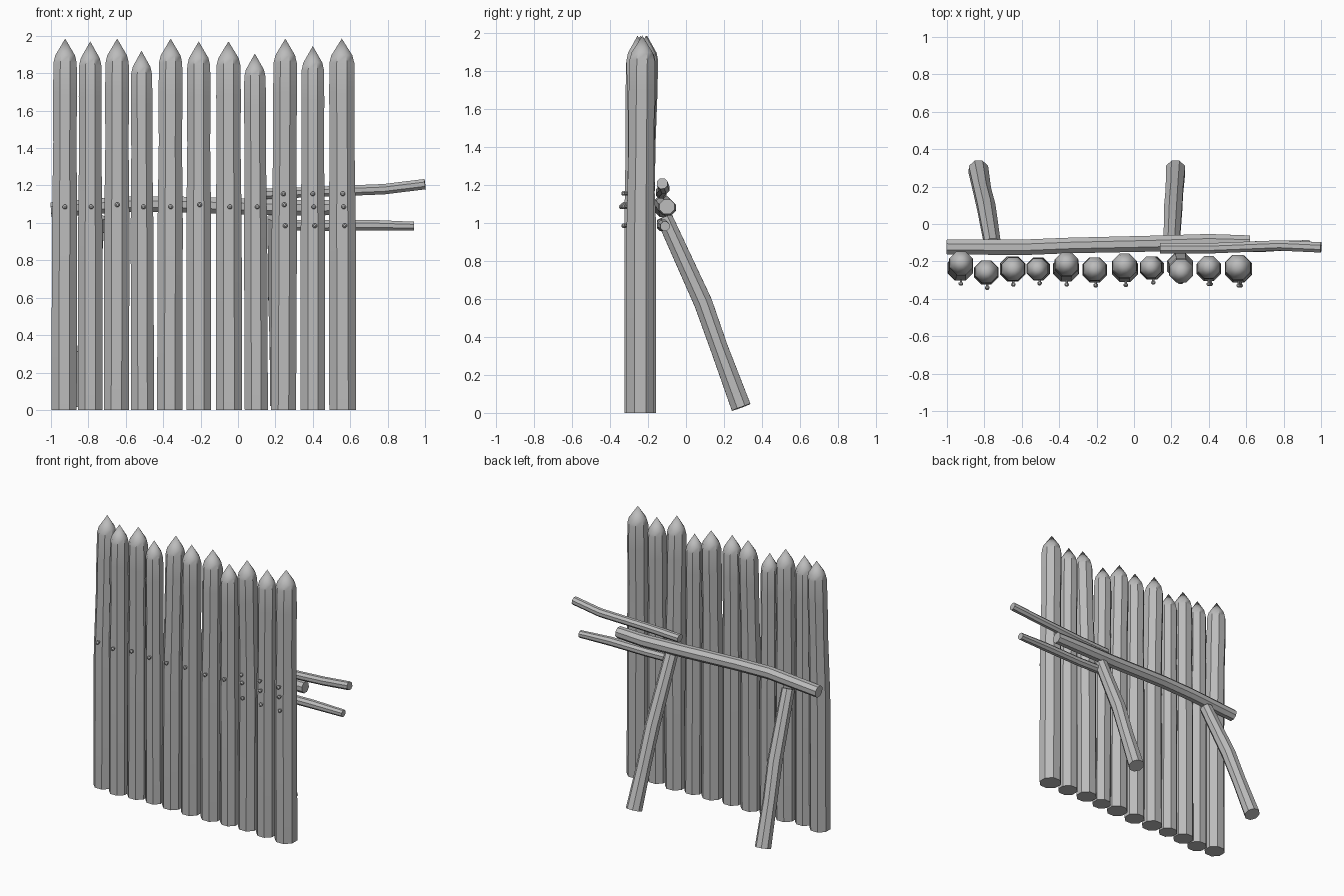
import bpy
import bmesh
from math import cos, sin, tau, radians
from mathutils import Vector

cube = bpy.data.objects.get("Cube")
if cube:
    bpy.data.objects.remove(cube, do_unlink=True)

wood = bpy.data.materials.new("plain grey")
wood.use_nodes = True
GREY = (0.5, 0.5, 0.5, 1.0)
wood.diffuse_color = GREY
wood.node_tree.nodes["Principled BSDF"].inputs["Base Color"].default_value = GREY


def finish(name, bm, angle=40):
    """Turn a bmesh into a smooth shaded object with sharp edges kept."""
    bmesh.ops.recalc_face_normals(bm, faces=bm.faces)
    mesh = bpy.data.meshes.new(name)
    bm.to_mesh(mesh)
    bm.free()
    mesh.materials.append(wood)
    obj = bpy.data.objects.new(name, mesh)
    bpy.context.collection.objects.link(obj)
    bpy.ops.object.select_all(action="DESELECT")
    obj.select_set(True)
    bpy.context.view_layer.objects.active = obj
    bpy.ops.object.shade_smooth_by_angle(angle=radians(angle))
    return obj


def log(name, path, radii, sides=8, flat_rings=False, pointed=False):
    """Loft round rings along a path; the last point may be a sharp tip."""
    points = [Vector(p) for p in path]
    bm = bmesh.new()
    rings = []
    count = len(points) - 1 if pointed else len(points)
    for i in range(count):
        ahead = points[min(i + 1, len(points) - 1)]
        along = Vector((0, 0, 1)) if flat_rings else (ahead - points[max(i - 1, 0)]).normalized()
        helper = Vector((0, 1, 0)) if abs(along.y) < 0.9 else Vector((1, 0, 0))
        u = along.cross(helper).normalized()
        v = along.cross(u)
        ring = []
        for k in range(sides):
            a = tau * (k + 0.5) / sides
            ring.append(bm.verts.new(points[i] + radii[i] * (cos(a) * u + sin(a) * v)))
        rings.append(ring)
    for low, high in zip(rings, rings[1:]):
        for k in range(sides):
            n = (k + 1) % sides
            bm.faces.new((low[k], low[n], high[n], high[k]))
    bm.faces.new(rings[0])
    if pointed:
        tip = bm.verts.new(points[-1])
        for k in range(sides):
            bm.faces.new((rings[-1][k], rings[-1][(k + 1) % sides], tip))
    else:
        bm.faces.new(rings[-1])
    return finish(name, bm)


# Sharpened upright stakes: x, radius, height, base y, tip y, sideways bow
stakes = [
    (-0.93, 0.073, 1.985, -0.235, -0.205, 0.006),
    (-0.79, 0.070, 1.97, -0.26, -0.255, 0.0),
    (-0.65, 0.073, 1.985, -0.24, -0.24, 0.004),
    (-0.51, 0.066, 1.92, -0.24, -0.24, -0.006),
    (-0.365, 0.073, 1.985, -0.24, -0.21, 0.005),
    (-0.21, 0.072, 1.97, -0.245, -0.24, 0.0),
    (-0.048, 0.075, 1.97, -0.24, -0.22, -0.003),
    (0.098, 0.067, 1.905, -0.235, -0.23, -0.008),
    (0.243, 0.073, 1.985, -0.225, -0.255, 0.01),
    (0.40, 0.070, 1.945, -0.24, -0.23, 0.0),
    (0.56, 0.078, 1.985, -0.24, -0.23, -0.005),
]
profile = [(0, 1), (0.5, 1), (0.72, 0.92), (0.85, 0.95), (0.935, 0.92), (0.955, 0.78), (1, 0)]
for i, (x, r, height, base_y, tip_y, bow) in enumerate(stakes, 1):
    path = [(x + bow * t, base_y + (tip_y - base_y) * max(0, 2 * t - 1), height * t)
            for t, _ in profile]
    log(f"stake_{i}", path, [r * s for _, s in profile], flat_rings=True, pointed=True)

# Horizontal rails behind the stakes
log("main_rail", [(-1, -0.122, 1.07), (-0.6, -0.125, 1.1), (-0.35, -0.115, 1.1),
                  (0.1, -0.105, 1.085), (0.4, -0.095, 1.08), (0.62, -0.1, 1.085)],
    [0.043, 0.045, 0.045, 0.046, 0.045, 0.042])
log("upper_rail", [(0.14, -0.13, 1.155), (0.4, -0.13, 1.165), (0.78, -0.115, 1.18),
                   (1, -0.125, 1.207)], [0.03] * 4)
log("lower_rail", [(0.2, -0.125, 0.99), (0.4, -0.125, 0.985), (0.7, -0.12, 0.988),
                   (0.94, -0.11, 0.982)], [0.031, 0.031, 0.031, 0.026])

# Slanting rear braces
for side, top_x, foot_x in (("right", -0.755, -0.832), ("left", 0.2, 0.222)):
    mid_x = top_x + (foot_x - top_x) * 0.45
    log(f"{side}_brace", [(top_x, -0.115, 1.03), (mid_x, 0.09, 0.58),
                          (mid_x * 0.5 + foot_x * 0.5, 0.175, 0.34), (foot_x, 0.29, 0.03)],
        [0.046, 0.052, 0.05, 0.056])

# Nails: one per stake on the main rail, extra ones on the short rails
spots = [(s[0] + 0.005, 1.085 + 0.012 * (i % 3 == 2), s[3] - s[1]) for i, s in enumerate(stakes)]
for s in stakes[-3:]:
    spots += [(s[0], 1.155, s[3] - s[1]), (s[0] + 0.01, 0.985, s[3] - s[1])]
for i, (x, z, front) in enumerate(spots, 1):
    log(f"nail_{i}", [(x, front + 0.03, z), (x, front - 0.004, z), (x, front - 0.005, z),
                      (x, front - 0.015, z), (x, front - 0.022, z)],
        [0.007, 0.007, 0.013, 0.013, 0.006])
